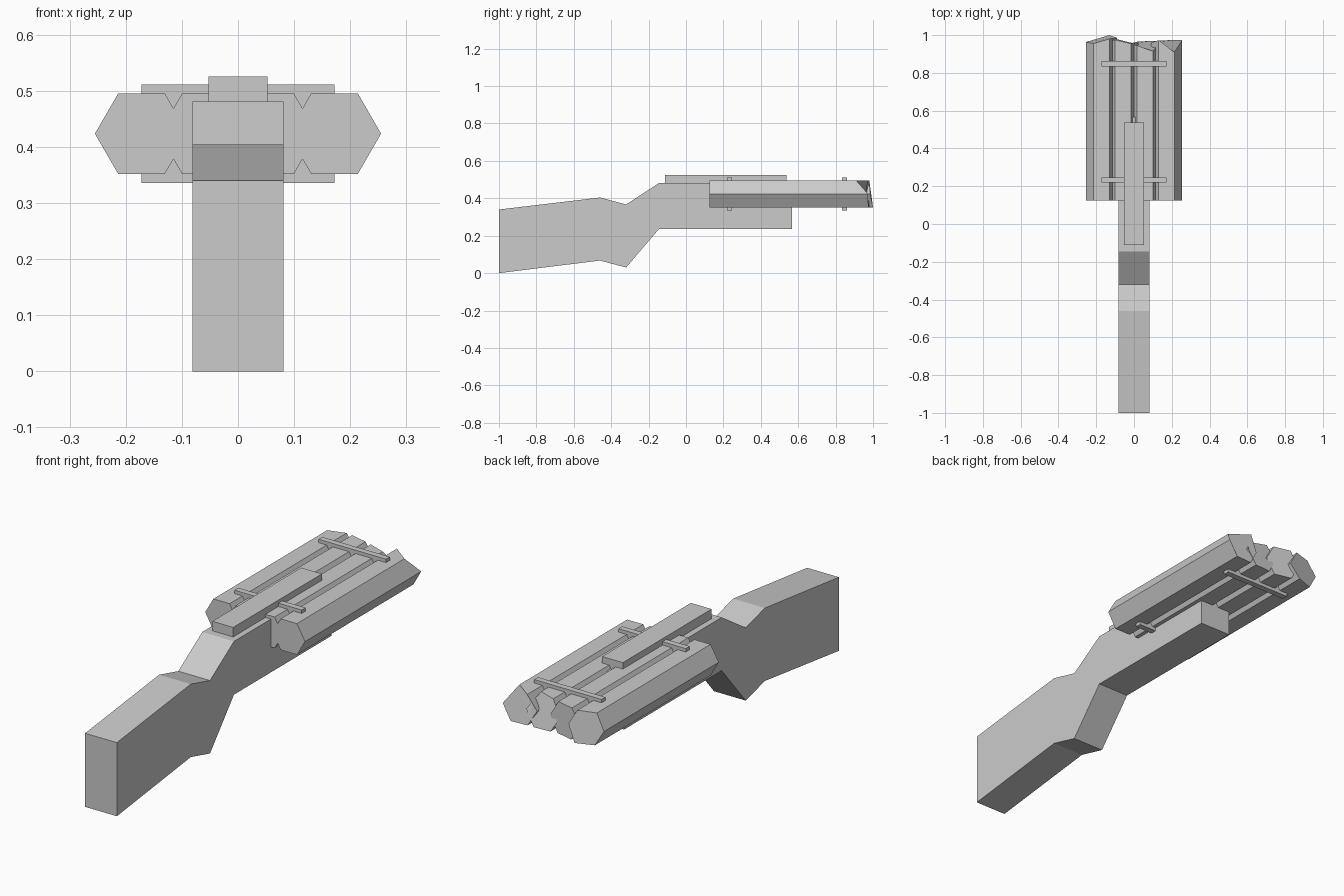
import bpy, math

if "Cube" in bpy.data.objects:
    bpy.data.objects.remove(bpy.data.objects["Cube"])


def make_mesh(name, verts, faces):
    mesh = bpy.data.meshes.new(name)
    mesh.from_pydata(verts, [], faces)
    mesh.update()
    obj = bpy.data.objects.new(name, mesh)
    bpy.context.collection.objects.link(obj)
    return obj


def prism(name, back, front):
    """Closed solid between two matching loops of points."""
    n = len(back)
    faces = [(i, (i + 1) % n, n + (i + 1) % n, n + i) for i in range(n)]
    faces += [tuple(reversed(range(n))), tuple(range(n, 2 * n))]
    obj = make_mesh(name, back + front, faces)
    # consistent outward normals
    import bmesh
    bm = bmesh.new()
    bm.from_mesh(obj.data)
    bmesh.ops.recalc_face_normals(bm, faces=bm.faces)
    bm.to_mesh(obj.data)
    bm.free()
    return obj


def box(name, x, y0, y1, z0, z1):
    loop = [(-x, z0), (x, z0), (x, z1), (-x, z1)]
    return prism(name, [(a, y0, b) for a, b in loop], [(a, y1, b) for a, b in loop])


# Stock: side profile (y, z) extruded across x
profile = [(-1, 0), (-0.46, 0.067), (-0.32, 0.03), (-0.145, 0.235), (0.567, 0.235),
           (0.567, 0.481), (-0.145, 0.481), (-0.32, 0.367), (-0.46, 0.404), (-1, 0.34)]
prism("stock", [(-0.081, y, z) for y, z in profile], [(0.081, y, z) for y, z in profile])

# Four hexagonal barrels with ragged muzzles (y of each corner, starting at +x)
muzzles = {
    -0.172: (0.985, 0.98, 0.955, 0.963, 0.97, 1.0),
    -0.058: (0.955, 0.955, 0.975, 0.975, 0.98, 0.96),
    0.058: (0.965, 0.915, 0.945, 0.955, 0.965, 0.97),
    0.172: (0.973, 0.91, 0.973, 0.96, 0.97, 0.975),
}
for number, (cx, ends) in enumerate(muzzles.items(), 1):
    ring = [(cx + 0.083 * math.cos(math.radians(60 * i)),
             0.4235 + 0.083 * math.sin(math.radians(60 * i))) for i in range(6)]
    prism(f"barrel_{number}", [(x, 0.125, z) for x, z in ring],
          [(x, y, z) for (x, z), y in zip(ring, ends)])

# Straps binding the barrels
for name, y in (("rear_strap", 0.233), ("front_strap", 0.848)):
    box(name, 0.172, y - 0.014, y + 0.014, 0.336, 0.511)

# Top rail
box("top_rail", 0.053, -0.111, 0.537, 0.475, 0.525)
